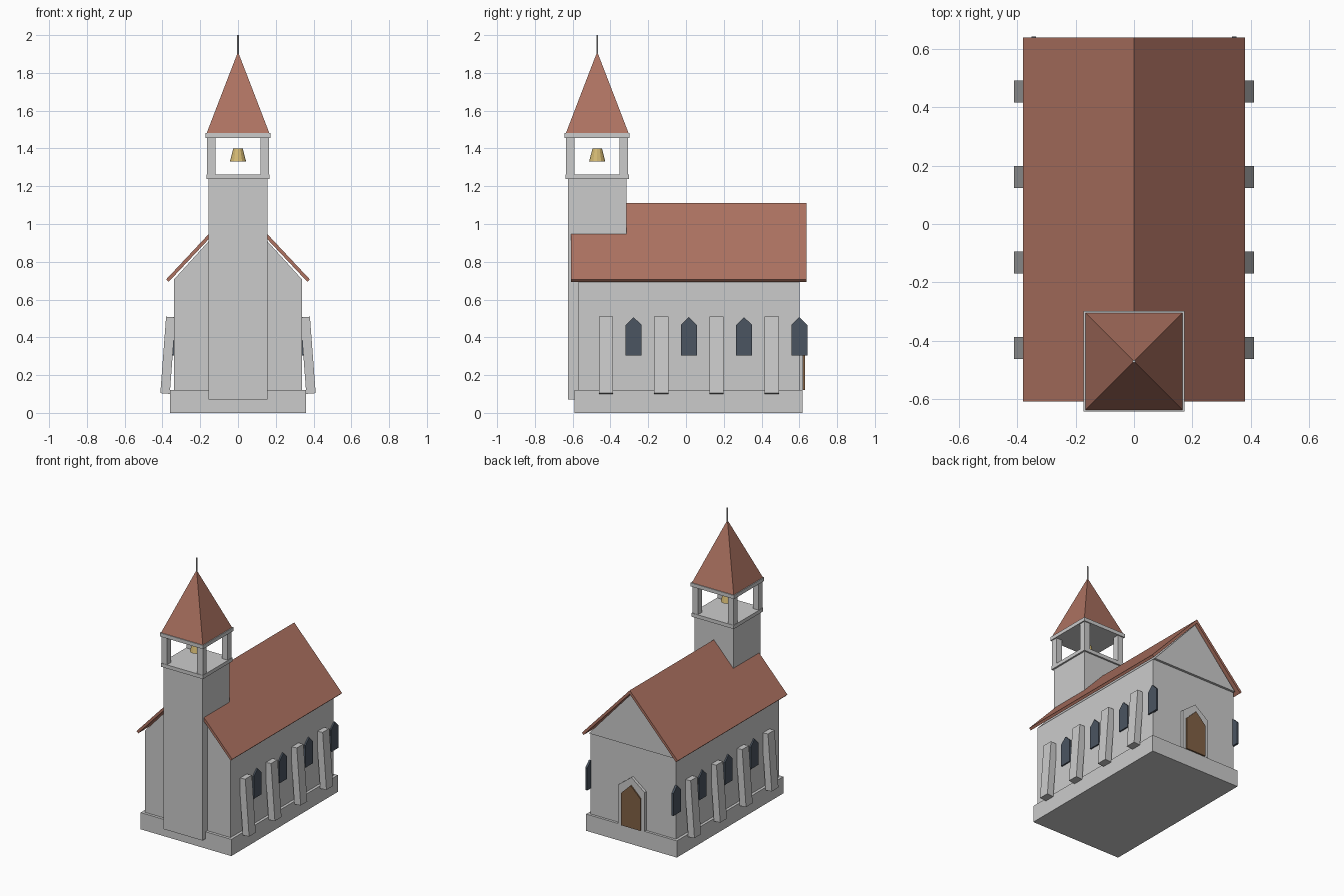
import bpy, bmesh, math
from mathutils import Matrix

if "Cube" in bpy.data.objects:
    bpy.data.objects.remove(bpy.data.objects["Cube"])


def material(name, rgb):
    m = bpy.data.materials.new(name)
    m.diffuse_color = (*rgb, 1)
    m.use_nodes = True
    m.node_tree.nodes["Principled BSDF"].inputs["Base Color"].default_value = m.diffuse_color
    return m


ROOF = material("clay_tile", (0.42, 0.17, 0.12))
GLASS = material("dark_glass", (0.07, 0.09, 0.12))
WOOD = material("door_wood", (0.22, 0.12, 0.06))
BRASS = material("brass", (0.65, 0.48, 0.17))


def finish(name, bm, mat=None):
    bmesh.ops.recalc_face_normals(bm, faces=bm.faces)
    me = bpy.data.meshes.new(name)
    bm.to_mesh(me)
    bm.free()
    if mat:
        me.materials.append(mat)
    ob = bpy.data.objects.new(name, me)
    bpy.context.collection.objects.link(ob)
    return ob


def box(name, x, y, z, mat=None):
    """Box from (min, max) ranges."""
    bm = bmesh.new()
    size = [r[1] - r[0] for r in (x, y, z)]
    mid = [(r[0] + r[1]) / 2 for r in (x, y, z)]
    bmesh.ops.create_cube(bm, size=1, matrix=Matrix.Translation(mid) @ Matrix.Diagonal((*size, 1)))
    return finish(name, bm, mat)


def prism(name, pts, a, b, axis="y", mat=None):
    """Extrude a (horizontal, z) profile from a to b along x or y."""
    bm = bmesh.new()
    rings = []
    for d in (a, b):
        rings.append([bm.verts.new((u, d, z) if axis == "y" else (d, u, z)) for u, z in pts])
        bm.faces.new(rings[-1])
    n = len(pts)
    for i in range(n):
        j = (i + 1) % n
        bm.faces.new((rings[0][i], rings[0][j], rings[1][j], rings[1][i]))
    return finish(name, bm, mat)


def cone(name, r1, r2, z0, z1, sides, mat=None, turn=0):
    """Frustum on the tower axis."""
    bm = bmesh.new()
    m = Matrix.Translation((0, TY, (z0 + z1) / 2)) @ Matrix.Rotation(turn, 4, "Z")
    bmesh.ops.create_cone(bm, cap_ends=True, segments=sides, radius1=r1, radius2=r2,
                          depth=z1 - z0, matrix=m)
    return finish(name, bm, mat)


def arch(c, w, z0, shoulder, top):
    h = w / 2
    return [(c - h, z0), (c + h, z0), (c + h, shoulder), (c, top), (c - h, shoulder)]


TY = -0.47            # tower centre
NY, BAY = 0.015, 0.2925  # nave centre and bay spacing

# Nave
box("plinth", (-0.36, 0.36), (-0.59, 0.618), (0, 0.12))
box("nave_walls", (-0.34, 0.34), (-0.57, 0.60), (0.12, 0.705))
prism("gable", [(-0.34, 0.705), (0.34, 0.705), (0, 1.08)], -0.57, 0.617)
prism("roof", [(0, 1.112), (0.38, 0.707), (0.367, 0.694), (0, 1.085),
               (-0.367, 0.694), (-0.38, 0.707)], -0.608, 0.638, mat=ROOF)

# Leaning buttresses and pointed windows on both sides
for s, side in ((1, "right"), (-1, "left")):
    for i in range(4):
        b = box(f"buttress_{side}_{i}", (-0.025, 0.025), (-0.0375, 0.0375), (-0.203, 0.203))
        b.location = (s * 0.371, NY + (i - 1.5) * BAY, 0.305)
        b.rotation_euler.y = -s * 0.075
        w = arch(NY + (i - 1) * BAY, 0.085, 0.305, 0.465, 0.507)
        prism(f"window_{side}_{i}", w, s * 0.335, s * 0.35, "x", GLASS)

# Back door
prism("door_frame", arch(0, 0.21, 0.12, 0.40, 0.48), 0.59, 0.62)
prism("door", arch(0, 0.155, 0.12, 0.35, 0.425), 0.59, 0.629, mat=WOOD)

# Tower and belfry
box("tower", (-0.155, 0.155), (TY - 0.155, TY + 0.155), (0.07, 1.24))
box("belfry_floor", (-0.167, 0.167), (TY - 0.167, TY + 0.167), (1.237, 1.263))
box("belfry_cap", (-0.172, 0.172), (TY - 0.172, TY + 0.172), (1.455, 1.481))
for sx in (-1, 1):
    for sy in (-1, 1):
        x = sorted((sx * 0.119, sx * 0.164))
        y = sorted((TY + sy * 0.119, TY + sy * 0.164))
        box(f"belfry_post_{sx}_{sy}", x, y, (1.263, 1.455))
cone("bell", 0.043, 0.025, 1.33, 1.40, 12, BRASS)
cone("spire", 0.166 * math.sqrt(2), 0, 1.481, 1.912, 4, ROOF, math.pi / 4)
cone("finial", 0.005, 0.005, 1.89, 2.0, 8)
